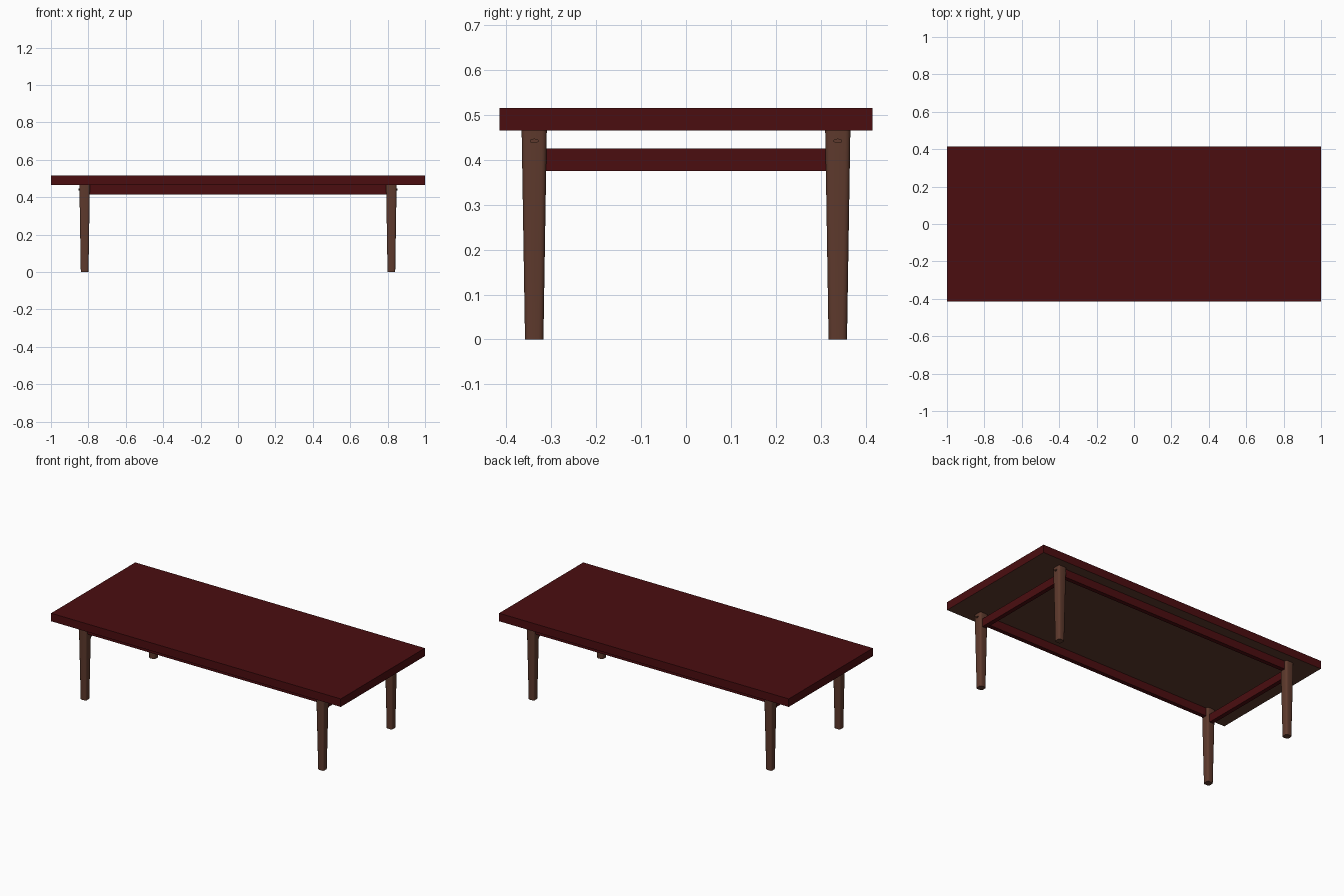
import bpy
import bmesh
from mathutils import Matrix

if "Cube" in bpy.data.objects:
    bpy.data.objects.remove(bpy.data.objects["Cube"], do_unlink=True)


def make_material(name, rgb):
    mat = bpy.data.materials.new(name)
    mat.use_nodes = True
    mat.diffuse_color = (*rgb, 1)
    mat.node_tree.nodes["Principled BSDF"].inputs["Base Color"].default_value = (*rgb, 1)
    return mat


RED = make_material("dark red paint", (0.07, 0.004, 0.005))
WOOD = make_material("brown wood", (0.112, 0.042, 0.026))


def finish(bm, name, *mats):
    mesh = bpy.data.meshes.new(name)
    bm.to_mesh(mesh)
    bm.free()
    obj = bpy.data.objects.new(name, mesh)
    bpy.context.collection.objects.link(obj)
    for mat in mats:
        mesh.materials.append(mat)
    return obj


def box(name, size, centre, *mats):
    bm = bmesh.new()
    bmesh.ops.create_cube(bm, size=1)
    bmesh.ops.scale(bm, vec=size, verts=bm.verts)
    bmesh.ops.translate(bm, vec=centre, verts=bm.verts)
    return finish(bm, name, *mats)


def smooth(obj):
    bpy.ops.object.select_all(action="DESELECT")
    obj.select_set(True)
    bpy.context.view_layer.objects.active = obj
    bpy.ops.object.shade_smooth_by_angle()


LEG_X, LEG_Y = 0.82, 0.338
UNDERSIDE = 0.465


def leg(name, x, y):
    # Tapered square post with rounded long edges
    bm = bmesh.new()
    bmesh.ops.create_cube(bm, size=1)
    for v in bm.verts:
        width = 0.056 if v.co.z > 0 else 0.041
        v.co = (x + v.co.x * width, y + v.co.y * width, (v.co.z + 0.5) * UNDERSIDE)
    upright = [e for e in bm.edges if abs(e.verts[0].co.z - e.verts[1].co.z) > 0.1]
    bmesh.ops.bevel(bm, geom=upright, offset=0.011, segments=3, profile=0.5, affect="EDGES")
    smooth(finish(bm, name, WOOD))


def peg(name, x, y):
    # Oval peg end on the outer face of a leg
    bm = bmesh.new()
    bmesh.ops.create_cone(bm, cap_ends=True, segments=16, radius1=0.01, radius2=0.01, depth=0.02)
    bmesh.ops.rotate(bm, matrix=Matrix.Rotation(1.5708, 3, "Y"), verts=bm.verts)
    bmesh.ops.scale(bm, vec=(1, 1, 0.5), verts=bm.verts)
    side = 1 if x > 0 else -1
    bmesh.ops.translate(bm, vec=(x + side * 0.024, y, 0.442), verts=bm.verts)
    smooth(finish(bm, name, WOOD))


# Tabletop: painted, with a bare wood underside
top = box("tabletop", (2, 0.83, 0.05), (0, 0, 0.49), RED, WOOD)
for face in top.data.polygons:
    face.material_index = 1 if face.normal.z < -0.5 else 0

# Legs and pegs
for x_name, sx in (("left", 1), ("right", -1)):
    for y_name, sy in (("front", -1), ("back", 1)):
        leg(f"{y_name}_{x_name}_leg", sx * LEG_X, sy * LEG_Y)
        peg(f"{y_name}_{x_name}_peg", sx * LEG_X, sy * LEG_Y)

# Long rails under the top, and lower short rails between the leg pairs
for y_name, sy in (("front", -1), ("back", 1)):
    box(f"{y_name}_rail", (1.62, 0.026, 0.05), (0, sy * LEG_Y, 0.44), RED)
for x_name, sx in (("left", 1), ("right", -1)):
    box(f"{x_name}_rail", (0.026, 0.65, 0.05), (sx * LEG_X, 0, 0.4), RED)
